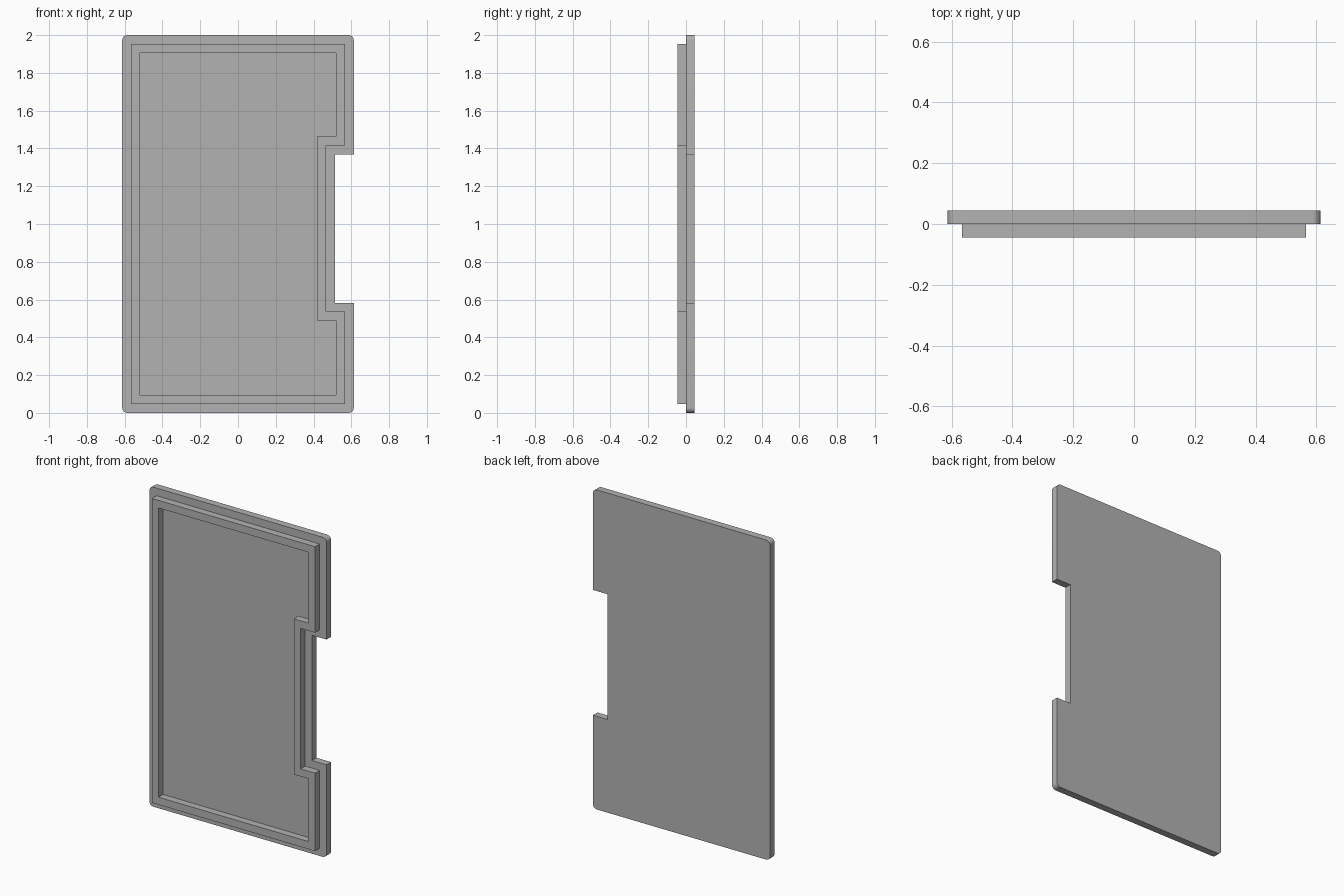
import bpy
import bmesh

HALF_W, HEIGHT, DEPTH = 0.613, 2.0, 0.045
NOTCH_X, NOTCH_LOW, NOTCH_HIGH = 0.513, 0.583, 1.367
STEP = 0.0475       # inset between plate edge, rim outside and rim inside
CORNER = 0.027

cube = bpy.data.objects.get("Cube")
if cube:
    bpy.data.objects.remove(cube, do_unlink=True)

grey = bpy.data.materials.new("grey")
grey.use_nodes = True
grey.diffuse_color = (0.45, 0.45, 0.45, 1)
bsdf = next(n for n in grey.node_tree.nodes if n.type == "BSDF_PRINCIPLED")
bsdf.inputs["Base Color"].default_value = grey.diffuse_color


def outline(inset):
    """Notched rectangle, moved inward by inset."""
    w, lo, hi = HALF_W - inset, inset, HEIGHT - inset
    n, n_lo, n_hi = NOTCH_X - inset, NOTCH_LOW - inset, NOTCH_HIGH + inset
    return [(-w, lo), (w, lo), (w, n_lo), (n, n_lo),
            (n, n_hi), (w, n_hi), (w, hi), (-w, hi)]


def add_loop(bm, inset, y):
    return [bm.verts.new((x, y, z)) for x, z in outline(inset)]


def thicken(bm, depth):
    """Extrude the flat faces backwards into a closed solid."""
    result = bmesh.ops.extrude_face_region(bm, geom=bm.faces[:], use_keep_orig=True)
    moved = [g for g in result["geom"] if isinstance(g, bmesh.types.BMVert)]
    bmesh.ops.translate(bm, verts=moved, vec=(0, depth, 0))
    bmesh.ops.recalc_face_normals(bm, faces=bm.faces[:])


def finish(bm, name):
    mesh = bpy.data.meshes.new(name)
    bm.to_mesh(mesh)
    bm.free()
    mesh.materials.append(grey)
    obj = bpy.data.objects.new(name, mesh)
    bpy.context.collection.objects.link(obj)
    return obj


# Backing plate with four rounded outer corners
bm = bmesh.new()
loop = add_loop(bm, 0, 0)
bm.faces.new(loop)
corners = [v for v in loop if v.co.z in (0, HEIGHT)]
bmesh.ops.bevel(bm, geom=corners, offset=CORNER, offset_type="OFFSET",
                segments=6, profile=0.5, affect="VERTICES")
thicken(bm, DEPTH)
plate = finish(bm, "backing_plate")

# Raised rim following the notched outline
bm = bmesh.new()
outer = add_loop(bm, STEP, -DEPTH)
inner = add_loop(bm, 2 * STEP, -DEPTH)
for i in range(len(outer)):
    j = (i + 1) % len(outer)
    bm.faces.new((outer[i], outer[j], inner[j], inner[i]))
thicken(bm, DEPTH)
finish(bm, "raised_rim")

# Smooth the rounded corners only
bpy.ops.object.select_all(action="DESELECT")
plate.select_set(True)
bpy.context.view_layer.objects.active = plate
bpy.ops.object.shade_smooth_by_angle()
